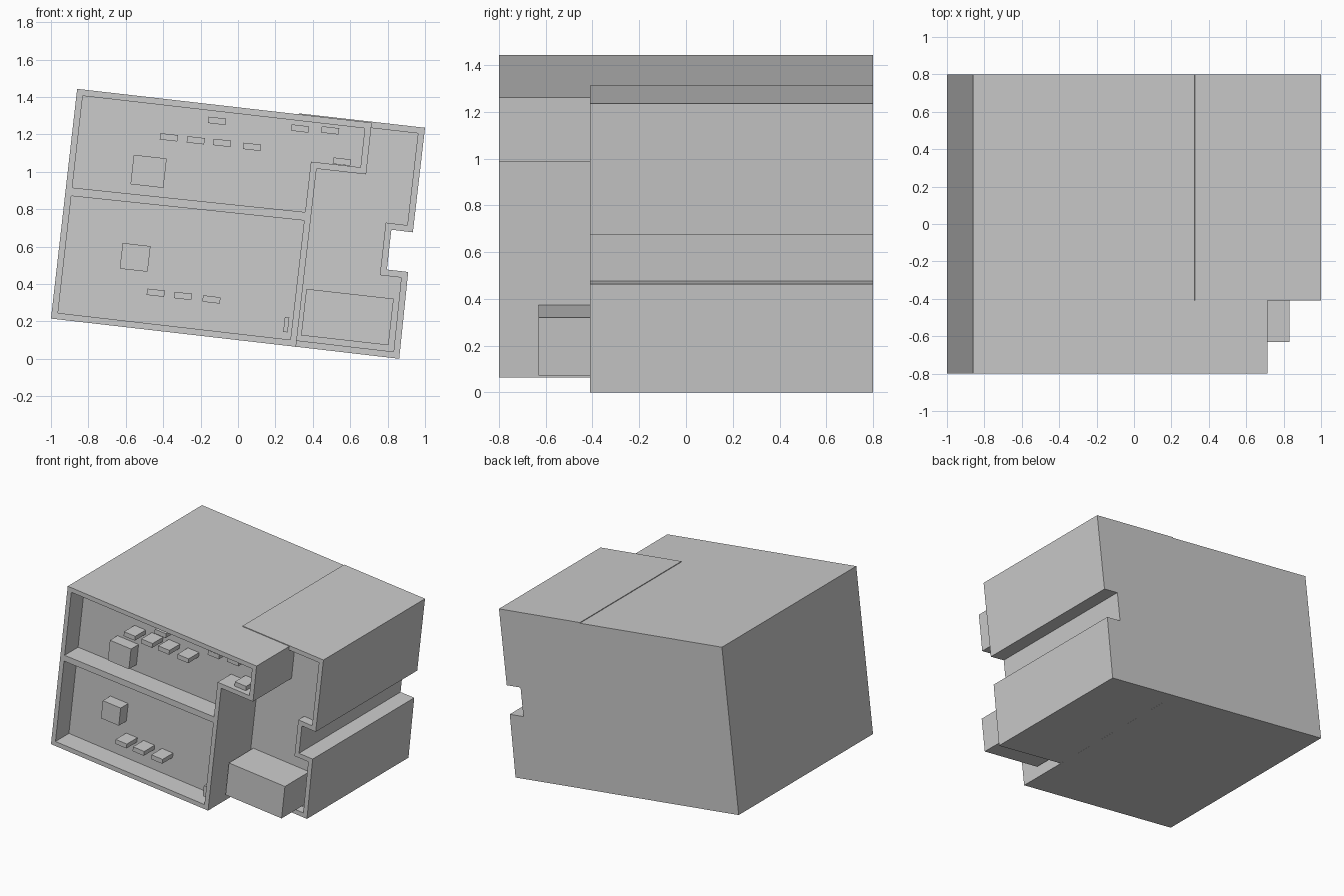
import bpy, bmesh, math

if "Cube" in bpy.data.objects:
    bpy.data.objects.remove(bpy.data.objects["Cube"])

TILT = math.radians(6.45)   # the whole model leans to the right
RIM = 0.034                 # wall thickness


def finish(name, bm):
    bmesh.ops.recalc_face_normals(bm, faces=bm.faces)
    mesh = bpy.data.meshes.new(name)
    bm.to_mesh(mesh)
    bm.free()
    obj = bpy.data.objects.new(name, mesh)
    bpy.context.collection.objects.link(obj)
    return obj


def prism(name, outline, front, back, floor=None):
    """Extrude an x/z outline along y; with floor set, sink a pocket into the front."""
    bm = bmesh.new()
    face = bm.faces.new([bm.verts.new((x, front, z)) for x, z in outline])
    ext = bmesh.ops.extrude_face_region(bm, geom=[face], use_keep_orig=True)
    verts = [g for g in ext["geom"] if isinstance(g, bmesh.types.BMVert)]
    bmesh.ops.translate(bm, verts=verts, vec=(0, back - front, 0))
    bmesh.ops.recalc_face_normals(bm, faces=bm.faces)
    if floor is not None:
        bm.faces.ensure_lookup_table()
        front_face = next(f for f in bm.faces
                          if all(abs(v.co.y - front) < 1e-5 for v in f.verts))
        bmesh.ops.inset_region(bm, faces=[front_face], thickness=RIM,
                               use_even_offset=True, use_boundary=True)
        # individual extrude gives the pocket straight walls
        res = bmesh.ops.extrude_discrete_faces(bm, faces=[front_face])
        bmesh.ops.translate(bm, verts=res["faces"][0].verts, vec=(0, floor - front, 0))
    return finish(name, bm)


def block(name, x, z, w, h, front, back):
    """Tilted box centred at x, z in the front view."""
    bm = bmesh.new()
    bmesh.ops.create_cube(bm, size=1)
    bmesh.ops.scale(bm, verts=bm.verts, vec=(w, back - front, h))
    obj = finish(name, bm)
    obj.location = (x, (front + back) / 2, z)
    obj.rotation_euler.y = TILT
    return obj


# Left body with its overhanging arm and shallow pocket
FLOOR = -0.64
prism("left_body", [(-1, 0.215), (0.31, 0.064), (0.42, 1.016), (0.685, 0.986),
                    (0.715, 1.262), (-0.86, 1.443)], -0.8, 0.8, FLOOR)

# Shelf between the two left compartments
prism("divider", [(-0.9, 0.871), (0.355, 0.739), (0.36, 0.784), (-0.895, 0.916)],
      -0.8, FLOOR + 0.01)

# Right body, set back, with a notch in its side
prism("right_body", [(0.27, 0.069), (0.862, 0.0), (0.91, 0.464), (0.796, 0.477),
                     (0.82, 0.69), (0.935, 0.676), (1.0, 1.235), (0.325, 1.312)],
      -0.41, 0.8, -0.34)

# Large box standing in the right pocket
block("pocket_box", 0.585, 0.223, 0.47, 0.25, -0.63, -0.33)

# Square knobs in the left compartments
block("upper_cube", -0.478, 1.002, 0.177, 0.158, -0.73, FLOOR + 0.01)
block("lower_cube", -0.55, 0.542, 0.15, 0.138, -0.73, FLOOR + 0.01)

# Rows of small tabs
tabs = [(-0.37, 1.184), (-0.226, 1.168), (-0.085, 1.154), (0.075, 1.133),
        (-0.113, 1.272), (0.331, 1.231), (0.493, 1.221), (0.555, 1.054),
        (-0.44, 0.353), (-0.295, 0.336), (-0.142, 0.317)]
for i, (x, z) in enumerate(tabs):
    block(f"tab_{i + 1}", x, z, 0.094, 0.034, -0.765, FLOOR + 0.01)

# Upright tab in the lower corner
block("upright_tab", 0.258, 0.182, 0.024, 0.08, -0.765, FLOOR + 0.01)
